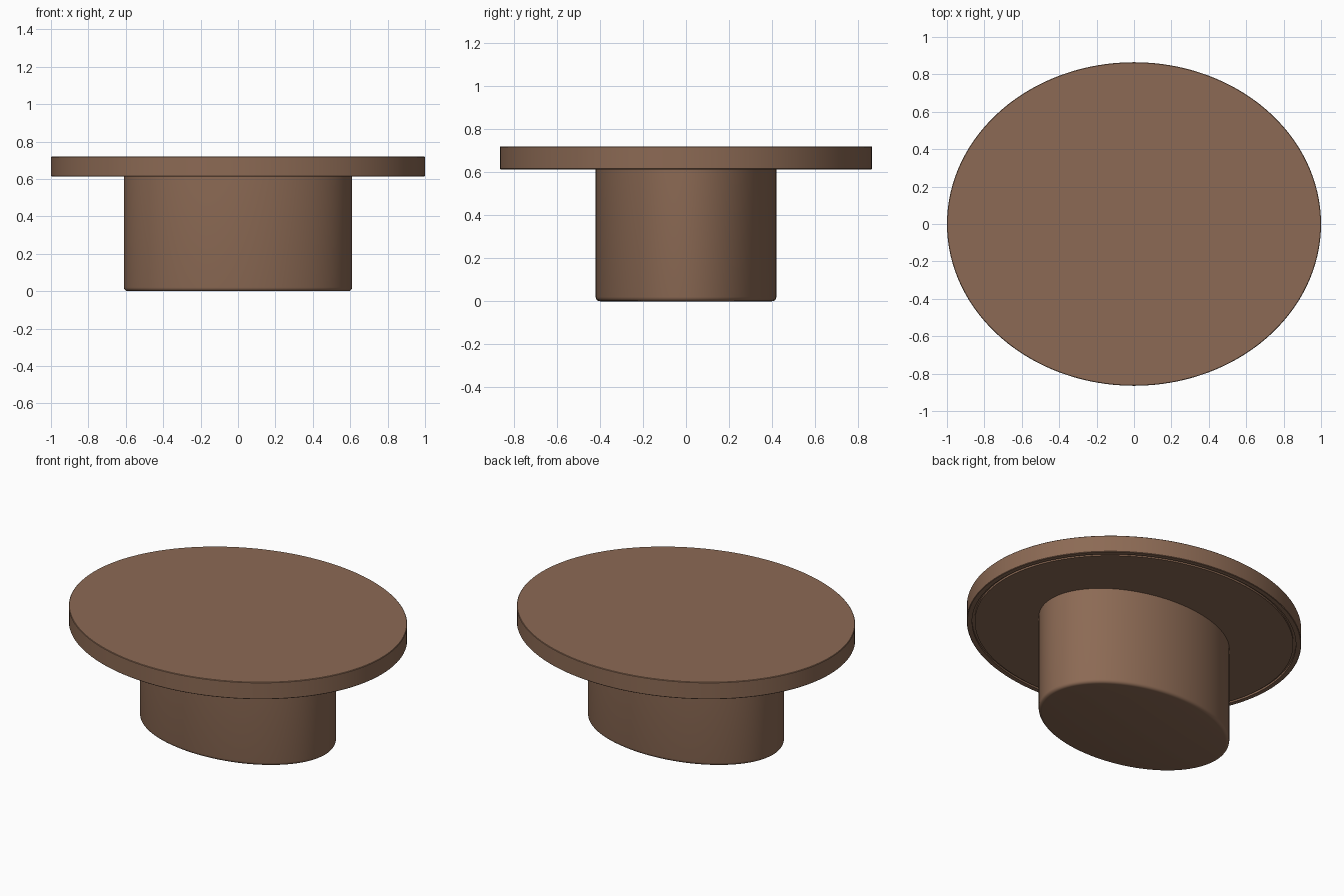
import bpy, bmesh, math

cube = bpy.data.objects.get("Cube")
if cube:
    bpy.data.objects.remove(cube, do_unlink=True)

wood = bpy.data.materials.new("brown wood")
wood.use_nodes = True
COLOUR = (0.263, 0.144, 0.089, 1)
wood.diffuse_color = COLOUR
wood.node_tree.nodes["Principled BSDF"].inputs["Base Color"].default_value = COLOUR

SIDES = 128


def oval_solid(name, rx, ry, profile):
    """Closed oval solid from (inset, height) steps, listed bottom to top."""
    bm = bmesh.new()
    rings = []
    for inset, z in profile:
        angles = [2 * math.pi * i / SIDES for i in range(SIDES)]
        rings.append([bm.verts.new(((rx - inset) * math.cos(a),
                                    (ry - inset) * math.sin(a), z)) for a in angles])
    for low, high in zip(rings, rings[1:]):
        for i in range(SIDES):
            j = (i + 1) % SIDES
            bm.faces.new((low[i], low[j], high[j], high[i]))
    bm.faces.new(rings[0][::-1])
    bm.faces.new(rings[-1])
    bmesh.ops.recalc_face_normals(bm, faces=bm.faces)
    mesh = bpy.data.meshes.new(name)
    bm.to_mesh(mesh)
    bm.free()
    mesh.materials.append(wood)
    obj = bpy.data.objects.new(name, mesh)
    bpy.context.collection.objects.link(obj)
    bpy.ops.object.select_all(action="DESELECT")
    obj.select_set(True)
    bpy.context.view_layer.objects.active = obj
    bpy.ops.object.shade_smooth_by_angle(angle=math.radians(35))
    return obj


# Pedestal with a softly rounded foot
R = 0.02
foot = [(R * (1 - math.sin(t)), R * (1 - math.cos(t)))
        for t in (math.pi / 2 * k / 4 for k in range(5))]
oval_solid("pedestal", 0.61, 0.42, foot + [(0, 0.615)])

# Oval top with a thin groove under its rim
oval_solid("table_top", 1.0, 0.865, [
    (0.045, 0.613), (0.045, 0.625), (0.03, 0.625), (0.03, 0.613),
    (0.003, 0.613), (0, 0.616), (0, 0.716), (0.003, 0.719)])
